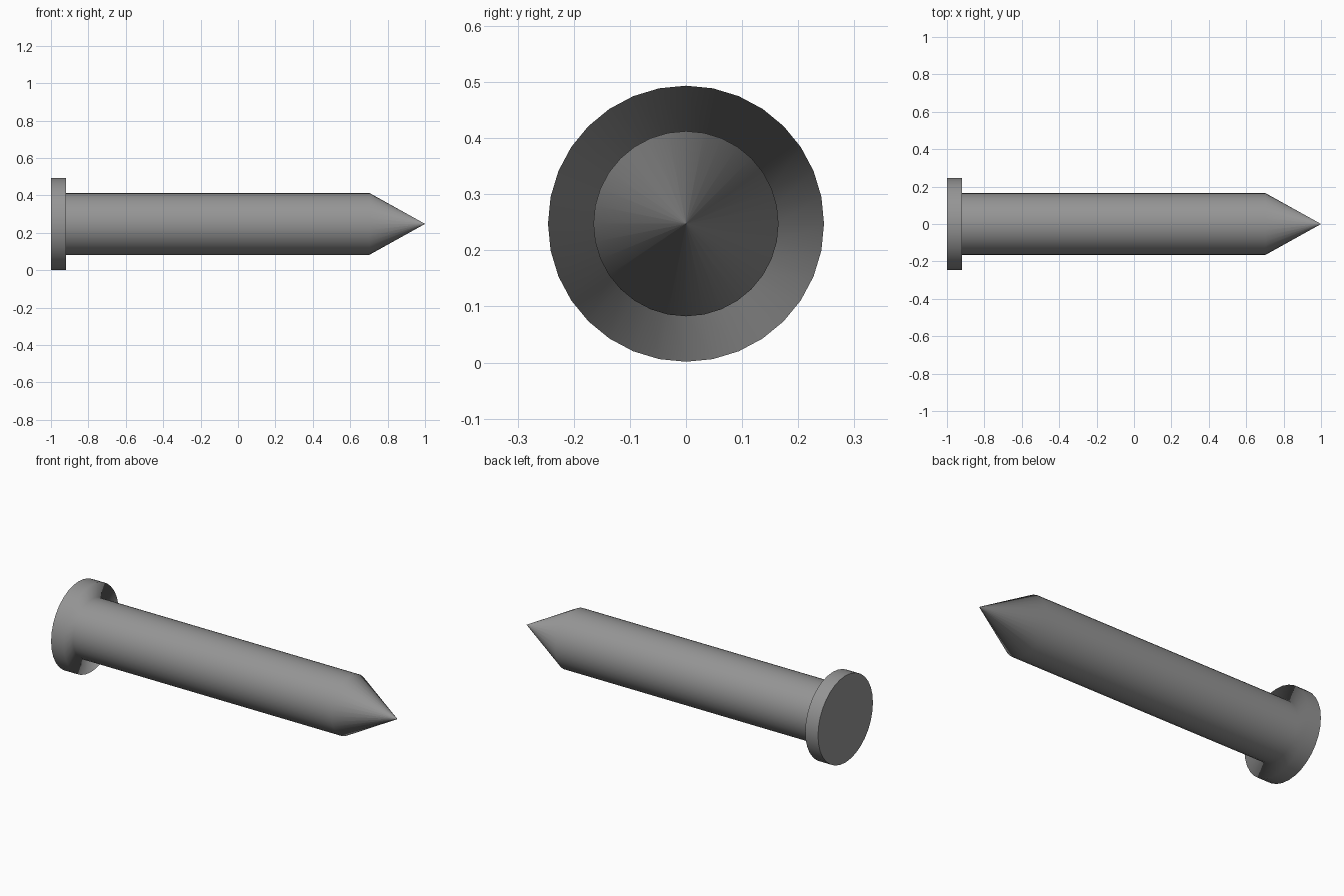
import bpy, bmesh, math
from mathutils import Vector

if "Cube" in bpy.data.objects:
    bpy.data.objects.remove(bpy.data.objects["Cube"])

SIDES = 32
CENTER_Z = 0.2475

# Half profile of the nail as (x, radius), from the head's flat face to the tip
profile = [(-1.0, 0.246), (-0.92, 0.246), (-0.92, 0.165), (0.703, 0.165)]
TIP_X = 1.0


def add_ring(bm, x, r):
    return [bm.verts.new((x, r * math.sin(2 * math.pi * i / SIDES),
                          CENTER_Z + r * math.cos(2 * math.pi * i / SIDES)))
            for i in range(SIDES)]


bm = bmesh.new()
rings = [add_ring(bm, x, r) for x, r in profile]

# Head, shoulder and shank walls
for a, b in zip(rings, rings[1:]):
    for i in range(SIDES):
        j = (i + 1) % SIDES
        bm.faces.new((a[i], a[j], b[j], b[i]))

# Flat head face
bm.faces.new(rings[0])

# Pointed tip
tip = bm.verts.new((TIP_X, 0, CENTER_Z))
for i in range(SIDES):
    bm.faces.new((rings[-1][i], rings[-1][(i + 1) % SIDES], tip))

bmesh.ops.recalc_face_normals(bm, faces=bm.faces)
for f in bm.faces:
    f.smooth = len(f.verts) <= 4

mesh = bpy.data.meshes.new("nail")
bm.to_mesh(mesh)
bm.free()

# Smooth shading that runs radially around the axis; the head face stays flat
normals = [Vector((0, 0, 1))] * len(mesh.loops)
for poly in mesh.polygons:
    for k in poly.loop_indices:
        co = mesh.vertices[mesh.loops[k].vertex_index].co
        radial = Vector((0, co.y, co.z - CENTER_Z))
        if len(poly.vertices) > 4:
            normals[k] = poly.normal.copy()
        elif radial.length < 0.001:
            normals[k] = Vector((0, poly.normal.y, poly.normal.z)).normalized()
        else:
            normals[k] = radial.normalized()
mesh.normals_split_custom_set(normals)

# Dark grey metal
metal = bpy.data.materials.new("dark_metal")
metal.diffuse_color = (0.3, 0.3, 0.3, 1)
metal.use_nodes = True
metal.node_tree.nodes["Principled BSDF"].inputs["Base Color"].default_value = metal.diffuse_color
mesh.materials.append(metal)

nail = bpy.data.objects.new("nail", mesh)
bpy.context.collection.objects.link(nail)
